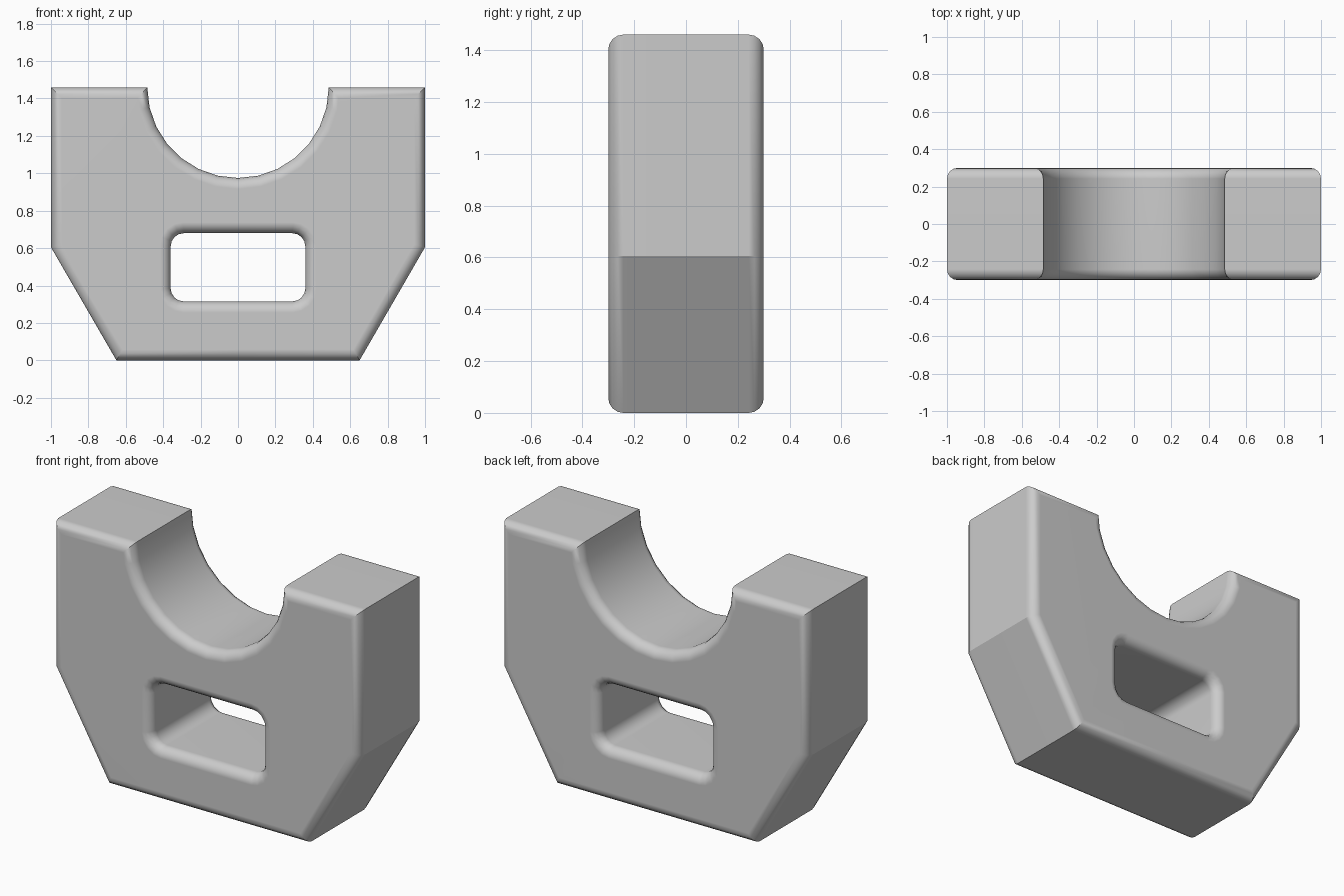
import bpy, bmesh
from math import sin, cos, pi, radians

cube = bpy.data.objects.get("Cube")
if cube:
    bpy.data.objects.remove(cube, do_unlink=True)

HALF_DEPTH = 0.3
TOP = 1.46
CRADLE_R = 0.485
ROUND = 0.058


def arc(cx, cz, r, start, end, steps):
    """Points on a circular arc in the x-z plane, angles in degrees."""
    angles = [radians(start + (end - start) * i / steps) for i in range(steps + 1)]
    return [(cx + r * cos(a), cz + r * sin(a)) for a in angles]


# Half outline: base, sloped shoulder, top, round cradle, then the slot
slot_r = 0.07
half = [(0, 0), (0.65, 0), (1, 0.605), (1, TOP)]
half += arc(0, TOP, CRADLE_R, 0, -90, 7)
half += [(0, 0.68)]
half += arc(0.36 - slot_r, 0.68 - slot_r, slot_r, 90, 0, 4)
half += arc(0.36 - slot_r, 0.315 + slot_r, slot_r, 0, -90, 4)
half += [(0, 0.315)]

# Mirror the half face, weld it along the middle and extrude it
bm = bmesh.new()
right = [bm.verts.new((-x, -HALF_DEPTH, z)) for x, z in half]
left = [bm.verts.new((x, -HALF_DEPTH, z)) for x, z in half]
bm.faces.new(left)
bm.faces.new(right[::-1])
bmesh.ops.remove_doubles(bm, verts=bm.verts[:], dist=0.0001)
extruded = bmesh.ops.extrude_face_region(bm, geom=bm.faces[:], use_keep_orig=True)
for item in extruded["geom"]:
    if isinstance(item, bmesh.types.BMVert):
        item.co.y = HALF_DEPTH
bmesh.ops.recalc_face_normals(bm, faces=bm.faces[:])

# Round every edge around the front and back faces
rim = []
for e in bm.edges:
    a, b = (v.co for v in e.verts)
    on_seam = abs(a.x) < 0.001 and abs(b.x) < 0.001
    if abs(a.y - b.y) < 0.001 and not on_seam:
        rim.append(e)
bmesh.ops.bevel(bm, geom=rim, offset=ROUND, offset_type='OFFSET', segments=4,
                profile=0.5, affect='EDGES', clamp_overlap=False)
bmesh.ops.recalc_face_normals(bm, faces=bm.faces[:])

mesh = bpy.data.meshes.new("cradle_block")
bm.to_mesh(mesh)
bm.free()
block = bpy.data.objects.new("cradle_block", mesh)
bpy.context.collection.objects.link(block)

# Plain grey finish
grey = bpy.data.materials.new("light_grey")
grey.use_nodes = True
colour = (0.6, 0.6, 0.6, 1)
grey.diffuse_color = colour
grey.node_tree.nodes["Principled BSDF"].inputs["Base Color"].default_value = colour
mesh.materials.append(grey)

# Smooth rounded edges, crisp corners
bpy.ops.object.select_all(action='DESELECT')
block.select_set(True)
bpy.context.view_layer.objects.active = block
bpy.ops.object.shade_smooth_by_angle(angle=radians(28))
weighted = block.modifiers.new("flat_face_normals", 'WEIGHTED_NORMAL')
weighted.keep_sharp = True
